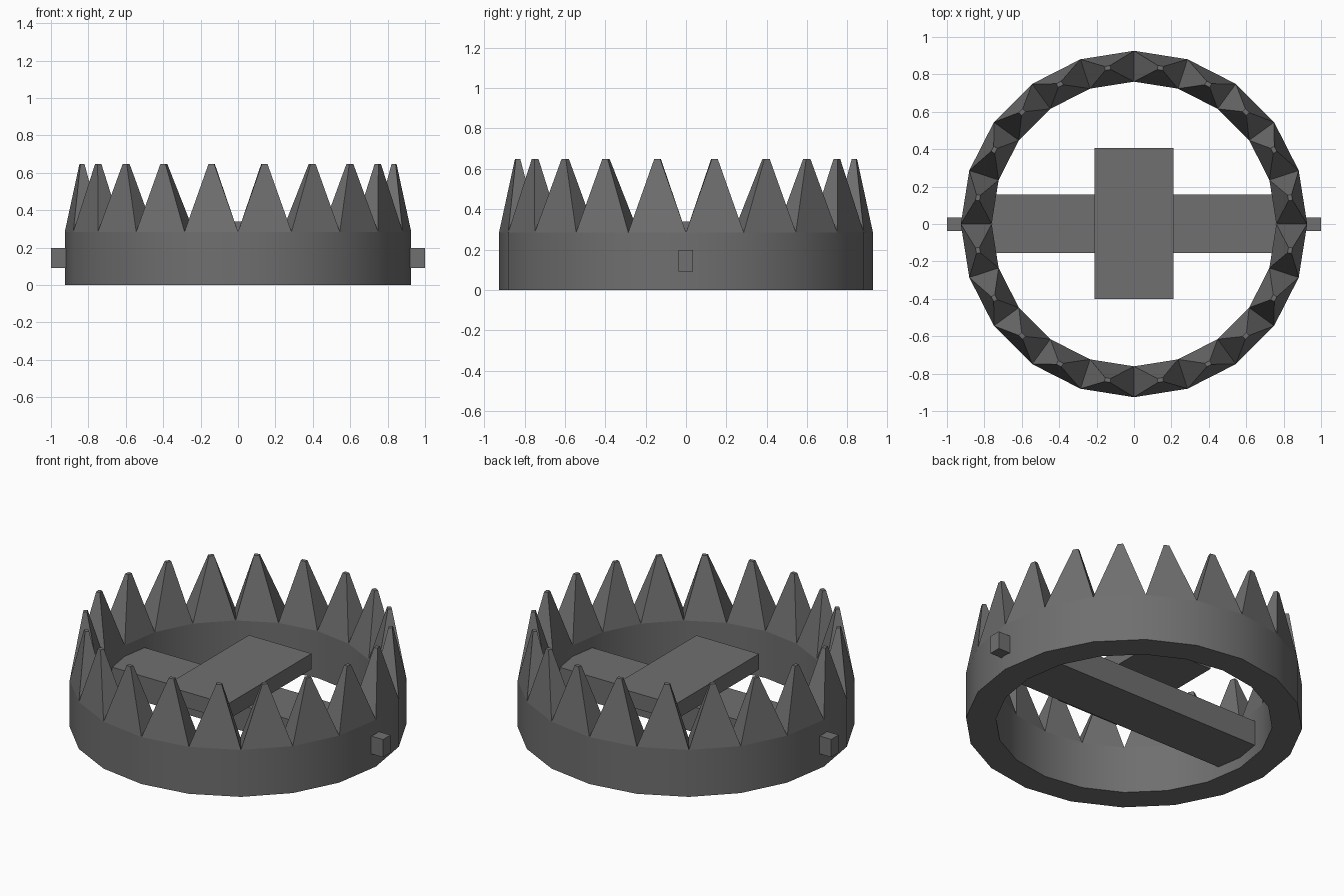
import bpy, bmesh
from math import sin, cos, pi, radians
from mathutils import Vector

if "Cube" in bpy.data.objects:
    bpy.data.objects.remove(bpy.data.objects["Cube"])

N = 20                       # ring sides and teeth
R_OUT, R_IN, R_TIP = 0.926, 0.761, 0.846
Z_RING, Z_TIP = 0.285, 0.648

# Dark iron for every part
iron = bpy.data.materials.new("dark_iron")
iron.diffuse_color = (0.16, 0.16, 0.16, 1)
iron.use_nodes = True
iron.node_tree.nodes["Principled BSDF"].inputs["Base Color"].default_value = iron.diffuse_color


def box(name, x, y, z):
    """Axis-aligned box from min/max pairs."""
    bpy.ops.mesh.primitive_cube_add(
        size=1, location=[(a + b) / 2 for a, b in (x, y, z)])
    ob = bpy.context.object
    ob.name = name
    ob.scale = [b - a for a, b in (x, y, z)]
    bpy.ops.object.transform_apply(location=False, rotation=False, scale=True)
    ob.data.materials.append(iron)
    return ob


# Toothed jaw ring: square-section band, one blunt spike on each segment
bm = bmesh.new()


def loop(r, z):
    return [bm.verts.new((r * cos(2 * pi * i / N), r * sin(2 * pi * i / N), z))
            for i in range(N)]


lo, to, li, ti = loop(R_OUT, 0), loop(R_OUT, Z_RING), loop(R_IN, 0), loop(R_IN, Z_RING)
for i in range(N):
    j = (i + 1) % N
    # band walls are smooth, everything else is faceted
    bm.faces.new((lo[i], lo[j], to[j], to[i])).smooth = True
    bm.faces.new((li[j], li[i], ti[i], ti[j])).smooth = True
    bm.faces.new((lo[j], lo[i], li[i], li[j]))
    # spike, leaning slightly towards the diagonals
    a = 2 * pi * (i + 0.5) / N
    a += radians(1.0) * sin(4 * a)
    rad, tan = Vector((cos(a), sin(a), 0)), Vector((-sin(a), cos(a), 0))
    base = (to[i], to[j], ti[j], ti[i])
    tip = [bm.verts.new(rad * (R_TIP + dr) + tan * dt + Vector((0, 0, Z_TIP)))
           for dr, dt in ((.011, -.015), (.011, .015), (-.011, .015), (-.011, -.015))]
    bm.faces.new(tip)
    for k in range(4):
        m = (k + 1) % 4
        bm.faces.new((base[k], base[m], tip[m], tip[k]))
bmesh.ops.recalc_face_normals(bm, faces=bm.faces)
for e in bm.edges:           # hard corners between walls and the rest
    e.smooth = all(f.smooth for f in e.link_faces)
mesh = bpy.data.meshes.new("jaw_ring")
bm.to_mesh(mesh)
bm.free()
mesh.materials.append(iron)
ring = bpy.data.objects.new("jaw_ring", mesh)
bpy.context.collection.objects.link(ring)

# Cross bar, trigger plate and the short post between them
box("cross_bar", (-.76, .76), (-.155, .157), (.065, .218))
box("trigger_post", (-.1, .1), (-.1, .1), (.21, .25))
box("trigger_plate", (-.21, .21), (-.4, .405), (.245, .34))

# Hinge pins on both sides
for side, x in (("right", (.85, 1)), ("left", (-1, -.85))):
    box("hinge_pin_" + side, x, (-.037, .035), (.09, .198))
